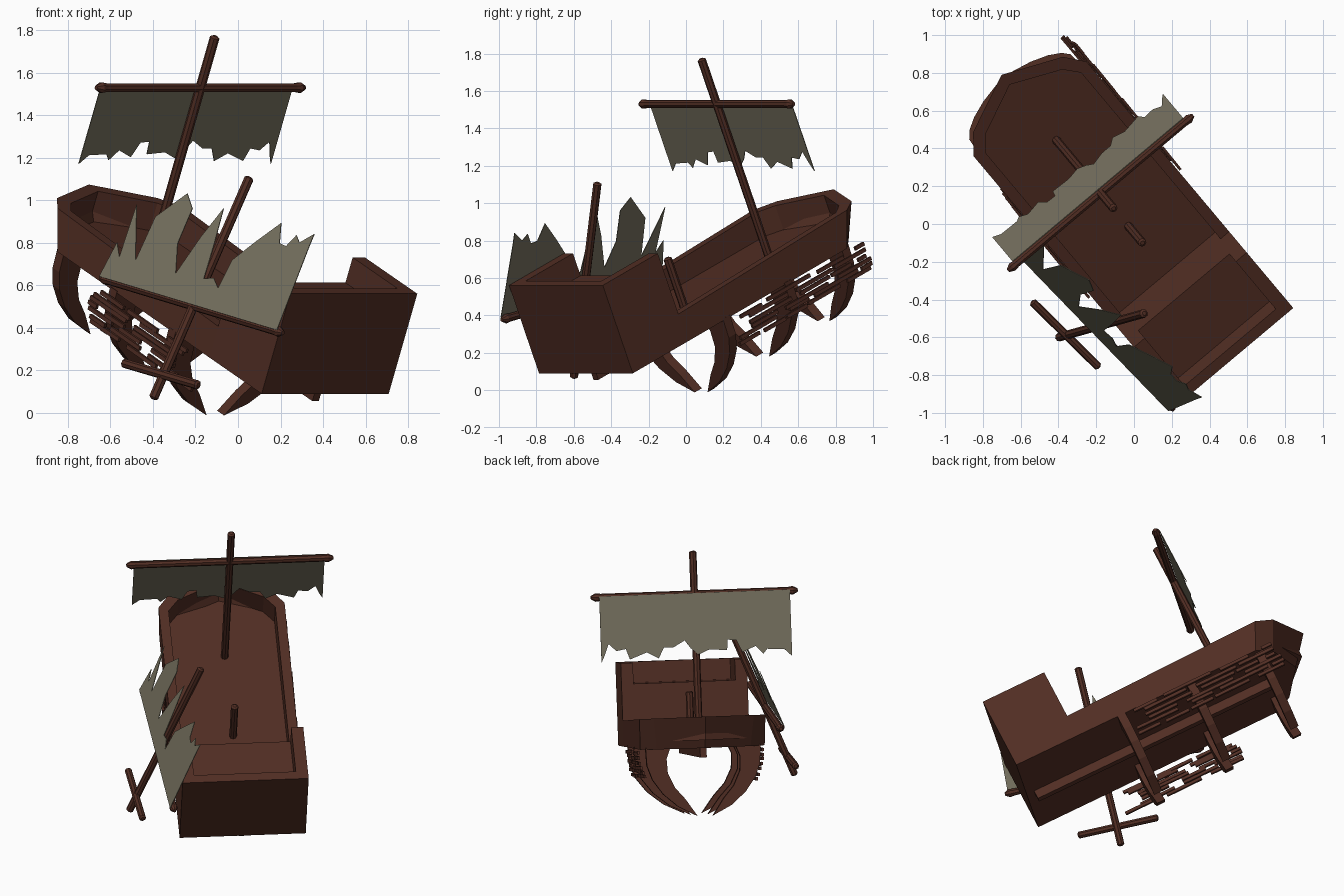
import bpy, bmesh, math, random
from mathutils import Vector, Matrix

if "Cube" in bpy.data.objects:
    bpy.data.objects.remove(bpy.data.objects["Cube"])

random.seed(4)

def material(name, rgb):
    m = bpy.data.materials.new(name)
    m.diffuse_color = (*rgb, 1)
    m.use_nodes = True
    m.node_tree.nodes["Principled BSDF"].inputs["Base Color"].default_value = m.diffuse_color
    return m

WOOD = material("dark wood", (0.082, 0.0265, 0.0168))
CLOTH = material("weathered cloth", (0.180, 0.164, 0.114))

# Ship frame: local x = starboard, y = towards bow, z = up from the keel plane
SHIP = (Matrix.Translation((0.41, -0.535, 0.09))
        @ Matrix.Rotation(math.radians(40), 4, 'Z')
        @ Matrix.Rotation(math.radians(24), 4, 'X'))

def finish(name, bm, mat, matrix=SHIP):
    bmesh.ops.recalc_face_normals(bm, faces=bm.faces)
    me = bpy.data.meshes.new(name)
    bm.to_mesh(me)
    bm.free()
    me.materials.append(mat)
    ob = bpy.data.objects.new(name, me)
    bpy.context.collection.objects.link(ob)
    ob.matrix_world = matrix
    return ob

def add_box(bm, x0, x1, y0, y1, z0, z1, turn=Matrix()):
    c = Vector(((x0 + x1) / 2, (y0 + y1) / 2, (z0 + z1) / 2))
    m = Matrix.Translation(c) @ turn @ Matrix.Diagonal((x1 - x0, y1 - y0, z1 - z0, 1))
    bmesh.ops.create_cube(bm, size=1, matrix=m)

def box(name, *dims):
    bm = bmesh.new()
    add_box(bm, *dims)
    finish(name, bm, WOOD)

def skin(bm, rings):
    """Bridge consecutive closed rings and cap both ends."""
    rows = [[bm.verts.new(p) for p in r] for r in rings]
    n = len(rows[0])
    for a, b in zip(rows, rows[1:]):
        for i in range(n):
            bm.faces.new((a[i], a[(i + 1) % n], b[(i + 1) % n], b[i]))
    bm.faces.new(rows[0][::-1])
    bm.faces.new(rows[-1])

def pole(name, a, b, r, tip=0.008, flare=1.0, sides=8, matrix=SHIP):
    """Round spar with chamfered or pointed ends."""
    a, b = Vector(a), Vector(b)
    d = (b - a).normalized()
    q = d.to_track_quat('Z', 'Y')
    length = (b - a).length
    stations = [(0, r * 0.5), (tip, r * flare), (tip * 2, r),
                (length - tip * 2, r), (length - tip, r * flare), (length, r * 0.5)]
    rings = []
    for t, rad in stations:
        rings.append([a + d * t + q @ Vector((rad * math.cos(k * math.tau / sides),
                      rad * math.sin(k * math.tau / sides), 0)) for k in range(sides)])
    bm = bmesh.new()
    skin(bm, rings)
    finish(name, bm, WOOD, matrix)

def sheet(name, pts, matrix=SHIP):
    """Thin torn cloth from an outline."""
    bm = bmesh.new()
    f = bm.faces.new([bm.verts.new(p) for p in pts])
    bm.normal_update()
    n = f.normal * 0.004
    geo = bmesh.ops.extrude_face_region(bm, geom=[f], use_keep_orig=True)["geom"]
    bmesh.ops.translate(bm, vec=n, verts=[g for g in geo if isinstance(g, bmesh.types.BMVert)])
    bmesh.ops.triangulate(bm, faces=[x for x in bm.faces if len(x.verts) > 4])
    finish(name, bm, CLOTH, matrix)

# Main hull with bulwark and sunken deck
def outline(half, z):
    full = half + [(-x, y) for x, y in reversed(half) if x > 0]
    return [(x, y, z(y)) for x, y in full]

rail = lambda y: 0.16 + (y - 0.42) * 0.023
bottom = [(0.39, 0.42), (0.385, 1.64), (0.29, 1.74), (0, 1.84)]
top = [(0.39, 0.42), (0.39, 1.72), (0.31, 1.83), (0, 1.98)]
inner = [(0.33, 0.42), (0.33, 1.69), (0.265, 1.775), (0, 1.905)]
bm = bmesh.new()
skin(bm, [outline(bottom, lambda y: 0), outline(top, rail),
          outline(inner, rail), outline(inner, lambda y: 0.05)])
finish("hull", bm, WOOD)

# Stern castle with a raised rail on three sides
box("stern_castle", -0.39, 0.39, 0, 0.42, 0, 0.385)
box("castle_stern_rail", -0.39, 0.39, 0, 0.06, 0.385, 0.515)
for side, s in (("port", -1), ("starboard", 1)):
    x = sorted((s * 0.39, s * 0.315))
    box("castle_rail_" + side, *x, 0.06, 0.42, 0.385, 0.515)
box("keel", -0.02, 0.02, 0.05, 1.7, -0.06, 0.0)

# Three pairs of exposed ribs, the foremost narrower
RIB = [(0.39, 0.01), (0.385, -0.10), (0.35, -0.19), (0.28, -0.28), (0.18, -0.36),
       (0.053, -0.42), (0.13, -0.315), (0.20, -0.24), (0.245, -0.15), (0.25, -0.06), (0.22, 0.01)]
for i, (y, k) in enumerate(((0.72, 1), (1.19, 1), (1.655, 0.91))):
    for side, s in (("port", -1), ("starboard", 1)):
        bm = bmesh.new()
        skin(bm, [[(s * k * x, y + o, z) for x, z in RIB] for o in (-0.027, 0.027)])
        finish(f"rib_{i + 1}_{side}", bm, WOOD)

# Broken planking left on the ribs
def planking(name, s, y0, y1, z0, z1, rows):
    bm = bmesh.new()
    for r in range(rows):
        z = z0 + (z1 - z0) * r / (rows - 1)
        x = s * (0.405 - 1.2 * z * z)
        y = y0 + random.uniform(0, 0.16)
        while y < y1 - 0.06:
            end = min(y + random.uniform(0.14, 0.34), y1 - random.uniform(0, 0.04))
            dz = random.uniform(-0.006, 0.006)
            add_box(bm, x - 0.007, x + 0.007, y, end, z + dz - 0.01, z + dz + 0.01,
                    Matrix.Rotation(random.uniform(-0.02, 0.02), 4, 'Z'))
            y = end + random.uniform(0.01, 0.10)
    finish(name, bm, WOOD)

planking("planking_starboard", 1, 0.76, 1.775, -0.02, -0.17, 6)
planking("planking_port", -1, 0.50, 1.34, -0.03, -0.21, 7)

# Standing mast, yard and stump
pole("main_mast", (0, 1.42, 0.04), (0, 1.42, 1.21), 0.023)
pole("main_yard", (-0.64, 1.42, 0.944), (0.64, 1.42, 0.944), 0.022, 0.03, 1.2)
pole("mast_stump", (0, 0.77, 0.04), (0, 0.77, 0.335), 0.023)

# Torn main sail hung on the bow side of the mast: (fraction across, height)
TORN = [(0, 0.54), (0.04, 0.585), (0.13, 0.59), (0.15, 0.56), (0.19, 0.61), (0.26, 0.575),
        (0.29, 0.65), (0.335, 0.655), (0.34, 0.59), (0.43, 0.60), (0.49, 0.57), (0.53, 0.61),
        (0.56, 0.66), (0.62, 0.62), (0.67, 0.62), (0.70, 0.555), (0.76, 0.595), (0.85, 0.555),
        (0.87, 0.62), (0.92, 0.61), (0.96, 0.655), (0.98, 0.59), (1, 0.54)]
sheet("main_sail", [(-0.59, 1.448, 0.95)] + [(-0.59 + 1.18 * t, 1.448, z) for t, z in TORN]
      + [(0.59, 1.448, 0.95)])

# Fallen mast leaning upside down on the port side (world space)
I = Matrix()
foot, head = Vector((-0.40, -0.60, 0.065)), Vector((0.055, -0.473, 1.11))
ya, yb = Vector((-0.645, -0.10, 0.635)), Vector((0.212, -0.985, 0.376))
pole("fallen_mast", foot, head, 0.023, matrix=I)
pole("fallen_yard", ya, yb, 0.022, 0.03, 1.2, matrix=I)
pole("fallen_top_yard", (-0.54, -0.41, 0.235), (-0.185, -0.76, 0.13), 0.022, matrix=I)

# Shredded sail in front of the fallen mast: (fraction along the yard, height along the mast)
SHRED = [(0.01, 0), (0.025, 0.18), (0.067, 0.117), (0.04, 0.38), (0.153, 0.122), (0.157, 0.35),
         (0.263, 0.50), (0.319, 0.438), (0.321, 0.258), (0.375, 0.119), (0.42, 0.32),
         (0.47, 0.482), (0.50, 0.30), (0.522, 0.135), (0.57, 0.15), (0.612, 0.11),
         (0.62, 0.257), (0.70, 0.38), (0.78, 0.494), (0.815, 0.40), (0.853, 0.396),
         (0.88, 0.46), (0.91, 0.43), (0.964, 0.49), (0.965, 0.43), (0.985, 0)]
up = (head - foot).normalized()
out = (yb - ya).cross(up).normalized() * 0.028
sheet("fallen_sail", [ya.lerp(yb, t) + up * v + out for t, v in SHRED], I)
